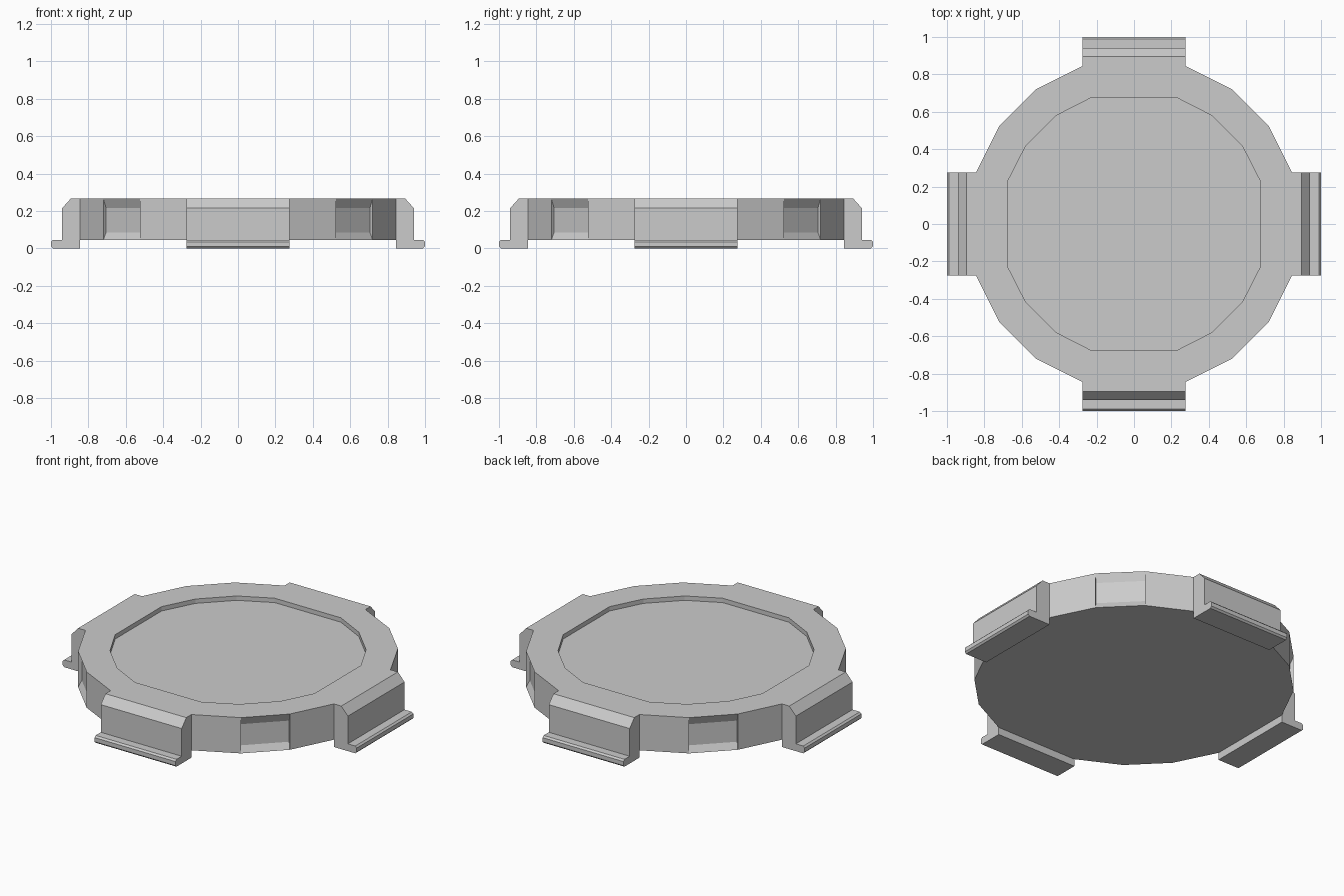
import bpy, bmesh, math
from mathutils import Matrix

if "Cube" in bpy.data.objects:
    bpy.data.objects.remove(bpy.data.objects["Cube"])

TOP, BASE, FLOOR = 0.265, 0.045, 0.238
W = 0.275      # half width of a tab
R = 0.845      # distance of the flat sides


def finish(bm, name):
    bmesh.ops.remove_doubles(bm, verts=bm.verts, dist=1e-4)
    bmesh.ops.recalc_face_normals(bm, faces=bm.faces)
    me = bpy.data.meshes.new(name)
    bm.to_mesh(me)
    bm.free()
    ob = bpy.data.objects.new(name, me)
    bpy.context.collection.objects.link(ob)
    return ob


def four_fold(quarter):
    """Repeat a quarter outline around z."""
    pts = []
    for k in range(4):
        c, s = round(math.cos(k * math.pi / 2)), round(math.sin(k * math.pi / 2))
        pts += [(c * x - s * y, s * x + c * y) for x, y in quarter]
    return pts


outer = four_fold([(R, W), (0.72, 0.525), (0.525, 0.72), (W, R)])
inner = four_fold([(0.677, 0.225), (0.58, 0.415), (0.415, 0.58), (0.225, 0.677)])

# Disc body with sunken top and grooved diagonal sides
bm = bmesh.new()


def ring(pts, z):
    return [bm.verts.new((x, y, z)) for x, y in pts]


bottom, rim = ring(outer, BASE), ring(outer, TOP)
lip, well = ring(inner, TOP), ring(inner, FLOOR)
bm.faces.new(bottom)
bm.faces.new(well)
for i in range(16):
    j = (i + 1) % 16
    bm.faces.new((rim[i], rim[j], lip[j], lip[i]))
    bm.faces.new((lip[i], lip[j], well[j], well[i]))
    if i % 4 == 3:
        continue                      # a tab covers this side
    if i % 4 != 1:
        bm.faces.new((bottom[i], bottom[j], rim[j], rim[i]))
        continue
    # shallow groove, sloped at its top and bottom
    a, b = bottom[i].co, bottom[j].co
    inward = -(a + b)
    inward.z = 0
    inward = inward.normalized() * 0.021
    cols = []
    for v, t in ((bottom[i], rim[i]), (bottom[j], rim[j])):
        mids = []
        for z in (0.085, 0.215):
            p = v.co + inward
            p.z = z
            mids.append(bm.verts.new(p))
        cols.append([v] + mids + [t])
        bm.faces.new(cols[-1])        # groove end wall
    for k in range(3):
        bm.faces.new((cols[0][k], cols[1][k], cols[1][k + 1], cols[0][k + 1]))
finish(bm, "disc_body")

# Four edge tabs with chamfered shoulders and thin feet
profile = [(R, BASE), (R, 0), (0.99, 0), (1.0, 0.01), (1.0, 0.035), (0.99, BASE),
           (0.94, BASE), (0.94, 0.215), (0.895, TOP), (R, TOP)]
for k, side in enumerate(("right", "back", "left", "front")):
    bm = bmesh.new()
    near = [bm.verts.new((x, -W, z)) for x, z in profile]
    far = [bm.verts.new((x, W, z)) for x, z in profile]
    bm.faces.new(near)
    bm.faces.new(far[::-1])
    for i in range(len(profile) - 1):  # the joint with the body stays open
        bm.faces.new((near[i], far[i], far[i + 1], near[i + 1]))
    bm.transform(Matrix.Rotation(k * math.pi / 2, 4, "Z"))
    finish(bm, side + "_tab")
